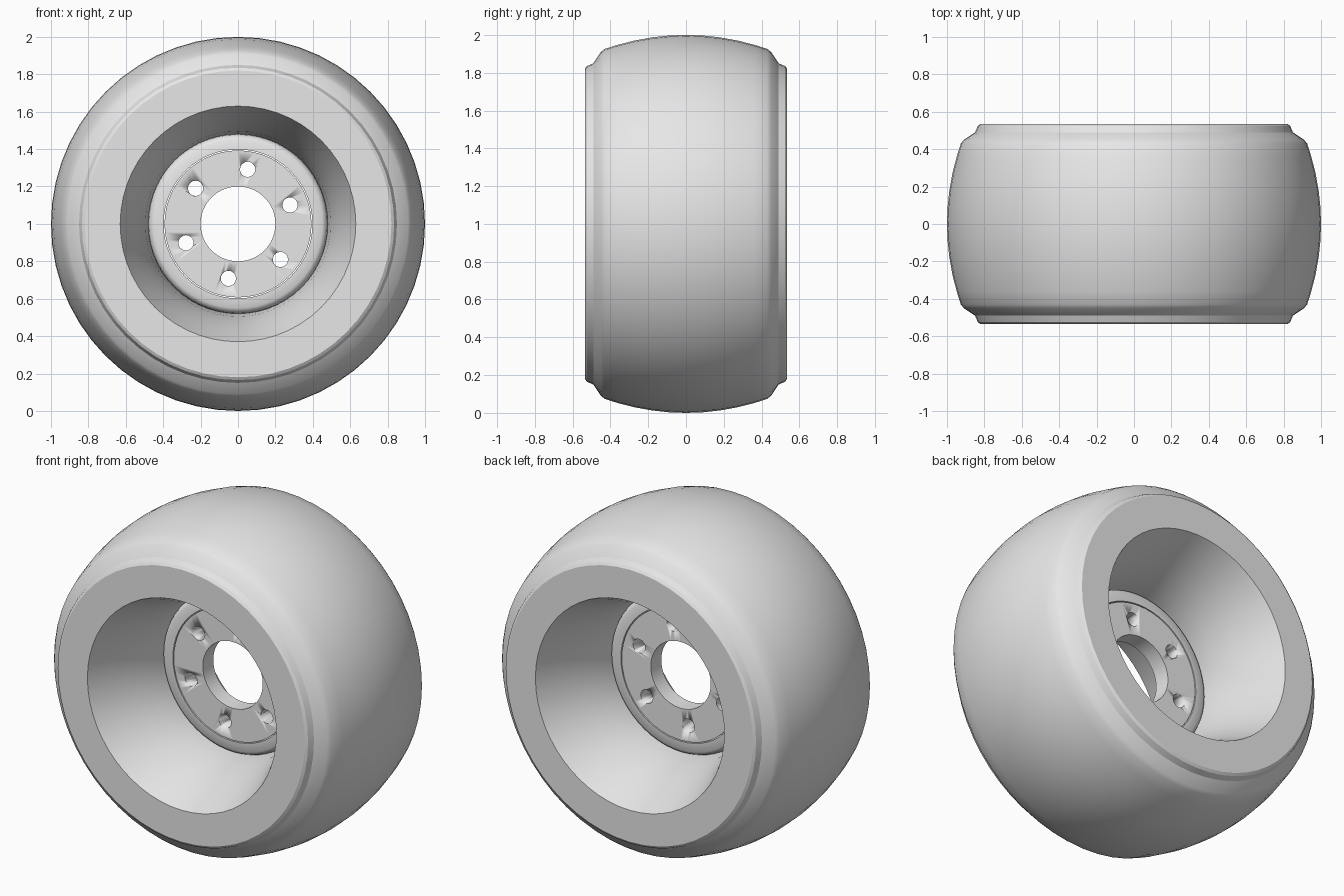
import bpy, bmesh, math
from mathutils import Matrix, Vector

if "Cube" in bpy.data.objects:
    bpy.data.objects.remove(bpy.data.objects["Cube"], do_unlink=True)

grey = bpy.data.materials.new("plain_grey")
grey.use_nodes = True
colour = (0.8, 0.8, 0.8, 1)
grey.diffuse_color = colour
grey.node_tree.nodes["Principled BSDF"].inputs["Base Color"].default_value = colour


def finish(name, bm, angle=30):
    """Turn a bmesh into a shaded object standing on the ground."""
    bmesh.ops.recalc_face_normals(bm, faces=bm.faces)
    mesh = bpy.data.meshes.new(name)
    bm.to_mesh(mesh)
    bm.free()
    mesh.materials.append(grey)
    obj = bpy.data.objects.new(name, mesh)
    obj.location.z = 1
    bpy.context.collection.objects.link(obj)
    bpy.ops.object.select_all(action='DESELECT')
    obj.select_set(True)
    bpy.context.view_layer.objects.active = obj
    bpy.ops.object.shade_smooth_by_angle(angle=math.radians(angle))
    return obj


def lathe(name, half, sides, angle=30):
    """Mirror a half profile of (radius, y) points and spin it round the axle."""
    profile = half + [(r, -y) for r, y in reversed(half) if y > 0]
    bm = bmesh.new()
    rings = []
    for i in range(sides):
        turn = Matrix.Rotation(math.tau * i / sides, 3, 'Y')
        rings.append([bm.verts.new(turn @ Vector((r, y, 0))) for r, y in profile])
    n = len(profile)
    for i in range(sides):
        a, b = rings[i], rings[(i + 1) % sides]
        for j in range(n):
            k = (j + 1) % n
            bm.faces.new((a[j], a[k], b[k], b[j]))
    return finish(name, bm, angle)


# Tyre: crowned tread, stepped shoulder, flat sidewall and flared cup
tread = [(1 - 0.4 * y * y, y) for y in (0, 0.09, 0.18, 0.27, 0.36, 0.43)]
shoulder = [(0.91, 0.45), (0.85, 0.49), (0.835, 0.525), (0.82, 0.535)]
cup = [(0.63, 0.535), (0.575, 0.4), (0.53, 0.27), (0.495, 0.14), (0.48, 0.02)]
lathe("tyre", tread + shoulder + cup, 56)

# Hub rim: ring with rounded outer edge
lathe("hub_rim", [(0.48, 0), (0.477, 0.02), (0.468, 0.04), (0.45, 0.05),
                  (0.398, 0.052), (0.398, 0)], 56, 50)

# Hub plate with a centre bore
plate = lathe("hub_plate", [(0.393, 0), (0.393, 0.05), (0.2, 0.05), (0.2, 0)], 56)

# Bolt holes and round bore cut through the plate
bm = bmesh.new()
for i in range(6):
    a = math.radians(20 + 60 * i)
    place = Matrix.Translation((0.296 * math.cos(a), 0, 0.296 * math.sin(a)))
    bmesh.ops.create_cone(bm, cap_ends=True, segments=16, radius1=0.041, radius2=0.041,
                          depth=0.4, matrix=place @ Matrix.Rotation(math.pi / 2, 4, 'X'))
cutter = finish("bolt_hole_cutter", bm)
cutter.hide_render = True
cut = plate.modifiers.new("bolt_holes", 'BOOLEAN')
cut.object = cutter
cut.solver = 'EXACT'
bpy.context.view_layer.objects.active = plate
bpy.ops.object.modifier_apply(modifier=cut.name)
bpy.data.objects.remove(cutter, do_unlink=True)
